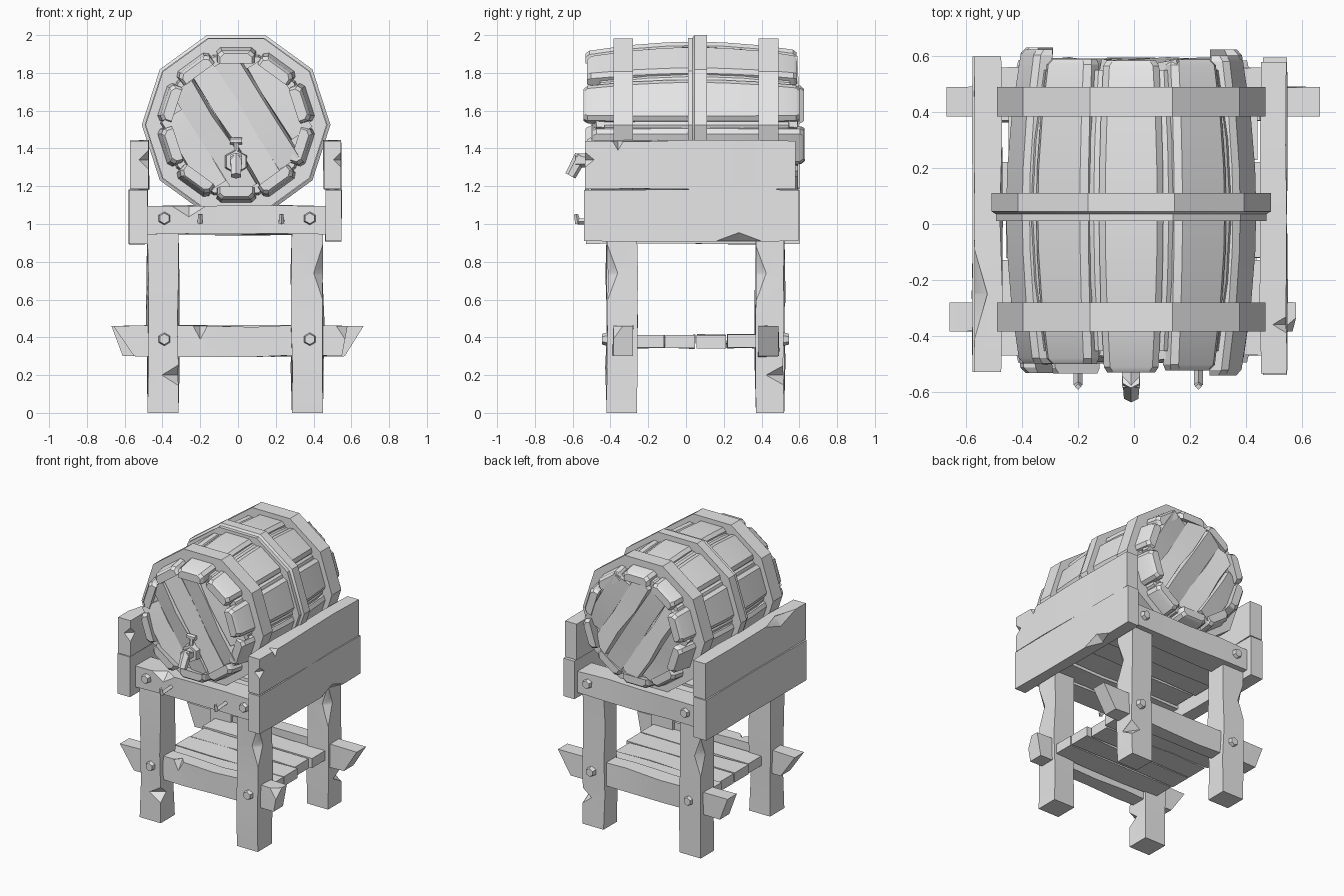
import bpy, bmesh, math, random
from mathutils import Vector, Matrix

random.seed(4)
if "Cube" in bpy.data.objects:
    bpy.data.objects.remove(bpy.data.objects["Cube"])

grey = bpy.data.materials.new("light_grey")
grey.use_nodes = True
colour = (0.8, 0.8, 0.8, 1)
grey.diffuse_color = colour
grey.node_tree.nodes["Principled BSDF"].inputs["Base Color"].default_value = colour
parts = {}
CX, CZ, SIDES = -0.01, 1.525, 10
FLAT = math.cos(math.pi / SIDES)


def finish(name, bm):
    bmesh.ops.recalc_face_normals(bm, faces=bm.faces)
    me = bpy.data.meshes.new(name)
    bm.to_mesh(me)
    bm.free()
    me.materials.append(grey)
    ob = bpy.data.objects.new(name, me)
    bpy.context.collection.objects.link(ob)
    parts[name] = ob
    return ob


def skin(name, rings, closed=False):
    """Join rings of points into a tube, capped unless closed on itself."""
    bm = bmesh.new()
    loops = [[bm.verts.new(p) for p in r] for r in rings]
    n = len(loops[0])
    pairs = list(zip(loops, loops[1:]))
    if closed:
        pairs.append((loops[-1], loops[0]))
    for a, b in pairs:
        for i in range(n):
            j = (i + 1) % n
            bm.faces.new((a[i], a[j], b[j], b[i]))
    if not closed:
        bm.faces.new(loops[0])
        bm.faces.new(loops[-1])
    return finish(name, bm)


def plank(name, lo, hi, axis, segs=3, wobble=0.006, cut=(0, 0)):
    """Rough timber along an axis; cut slants the two ends inward at the bottom."""
    u, v = [a for a in range(3) if a != axis]
    rings = []
    for s in range(segs + 1):
        t = s / segs
        ring = []
        for iu, iv in ((0, 0), (1, 0), (1, 1), (0, 1)):
            p = Vector((0, 0, 0))
            p[u] = (lo[u], hi[u])[iu]
            p[v] = (lo[v], hi[v])[iv]
            p[axis] = lo[axis] + (hi[axis] - lo[axis]) * t
            if 0 < s < segs:
                p[u] += random.uniform(-wobble, wobble)
                p[v] += random.uniform(-wobble, wobble)
            elif iv == 0:
                p[axis] += cut[0] if s == 0 else -cut[1]
            ring.append(p)
        rings.append(ring)
    return skin(name, rings)


def lathe(name, profile, closed=False):
    """Ten-sided turning round the barrel axis; profile is (y, flat radius)."""
    rings = [[(CX + r / FLAT * math.cos(math.tau * k / SIDES), y,
               CZ + r / FLAT * math.sin(math.tau * k / SIDES)) for k in range(SIDES)]
             for y, r in profile]
    return skin(name, rings, closed)


def prism(name, a, b, r1, r2=None, sides=6):
    a, b = Vector(a), Vector(b)
    bm = bmesh.new()
    turn = (b - a).to_track_quat('Z', 'Y').to_matrix().to_4x4()
    bmesh.ops.create_cone(bm, cap_ends=True, segments=sides, radius1=r1, radius2=r2 or r1,
                          depth=(b - a).length, matrix=Matrix.Translation((a + b) / 2) @ turn)
    return finish(name, bm)


def chip(name, at, size):
    """Hack a pointed notch out of an edge."""
    bm = bmesh.new()
    bmesh.ops.create_uvsphere(bm, u_segments=4, v_segments=2, radius=1,
                              matrix=Matrix.Translation(at) @ Matrix.Diagonal((*size, 1)))
    cutter = finish("chip_cutter", bm)
    cutter.hide_render = True
    ob = parts[name]
    mod = ob.modifiers.new("chip", 'BOOLEAN')
    mod.operation, mod.object, mod.solver = 'DIFFERENCE', cutter, 'EXACT'
    deps = bpy.context.evaluated_depsgraph_get()
    me = bpy.data.meshes.new_from_object(ob.evaluated_get(deps))
    ob.modifiers.clear()
    if len(me.polygons) > 4:
        ob.data = me
    parts.pop("chip_cutter")
    bpy.data.objects.remove(cutter)


# Barrel core
lathe("barrel_core", [(-0.455, 0.345), (-0.455, 0.36), (-0.2, 0.4), (0.05, 0.415),
                      (0.3, 0.4), (0.55, 0.36), (0.55, 0.345)])

# Raised staves, bowed along the barrel, with chamfered ends
for k in range(SIDES):
    ang = math.tau * k / SIDES
    out = Vector((math.sin(ang), 0, math.cos(ang)))
    side = Vector((math.cos(ang), 0, -math.sin(ang)))
    y0 = -0.515 + random.uniform(-0.03, 0.025)
    y1 = 0.605 + random.uniform(-0.025, 0.03)
    rings = []
    stations = [y0, y0 + 0.02] + [-0.3, -0.1, 0.05, 0.2, 0.4] + [y1 - 0.02, y1]
    for i, y in enumerate(stations):
        bow = 1 - ((y - 0.045) / 0.57) ** 2
        end = i in (0, len(stations) - 1)
        r = 0.39 + 0.05 * bow - (0.012 if end else 0)
        w = 0.097 + 0.018 * bow - (0.012 if end else 0)
        base = 0.325 + 0.06 * bow
        mid = Vector((CX, y, CZ))
        rings.append([mid + side * a + out * b for a, b in
                      ((-w, base), (w, base), (w, r - 0.02), (w - 0.022, r),
                       (0.022 - w, r), (-w, r - 0.02))])
    skin(f"stave_{k + 1}", rings)

# Hoops
for name, y0, y1, r in (("front_hoop", -0.385, -0.28, 0.456), ("back_hoop", 0.385, 0.49, 0.456)):
    lathe(name, [(y0, 0.37), (y0, r), (y1, r), (y1, 0.37)], True)
lathe("middle_hoop", [(0.01, 0.39), (0.01, 0.46), (0.035, 0.46), (0.045, 0.475),
                      (0.11, 0.475), (0.11, 0.39)], True)

# Slanted, slightly twisted boards on both barrel heads
for label, y, lean in (("front", -0.462, -1), ("back", 0.557, -1)):
    for i in range(5):
        off = (i - 2) * 0.135
        half = math.sqrt(0.35 ** 2 - off ** 2)
        ob = plank(f"{label}_head_board_{i + 1}", (-0.064, -0.022, -half), (0.064, 0.022, half), 2, 3, 0.008)
        tilt = Matrix.Rotation(math.radians(random.uniform(7, 14) * (-1) ** i), 4, 'Z')
        ob.data.transform(Matrix.Translation((CX, y, CZ)) @ Matrix.Rotation(math.radians(32 * lean), 4, 'Y')
                          @ Matrix.Translation((off, 0, 0)) @ tilt)

# Tap
prism("tap_collar", (CX, -0.46, 1.33), (CX, -0.53, 1.33), 0.07, 0.06)
prism("tap_pipe", (CX, -0.52, 1.335), (CX, -0.585, 1.335), 0.037)
prism("tap_spout", (CX, -0.555, 1.36), (CX, -0.612, 1.255), 0.035, 0.03)
prism("tap_stem", (CX, -0.515, 1.36), (CX, -0.505, 1.44), 0.014)
prism("tap_handle", (CX - 0.032, -0.505, 1.44), (CX + 0.032, -0.505, 1.44), 0.018)

# Legs
for side, x0, x1 in (("right", -0.48, -0.315), ("left", 0.285, 0.45)):
    for end, y0, y1 in (("front", -0.42, -0.26), ("back", 0.37, 0.52)):
        plank(f"{end}_{side}_leg", (x0, y0, 0), (x1, y1, 0.97), 2, 4, 0.008)

# Cross beams, through rails and bolts
plank("front_beam", (-0.48, -0.47, 0.945), (0.47, -0.3, 1.095), 0, 4)
plank("back_beam", (-0.48, 0.4, 0.945), (0.47, 0.56, 1.095), 0, 4)
plank("front_rail", (-0.66, -0.385, 0.3), (0.58, -0.28, 0.46), 0, 5, 0.007, (0.11, 0.03))
plank("back_rail", (-0.67, 0.385, 0.3), (0.665, 0.49, 0.46), 0, 5, 0.007, (0.06, 0.1))
for end, beam_y, leg_y, d in (("front", -0.465, -0.415, -1), ("back", 0.555, 0.515, 1)):
    for x in (-0.39, 0.38):
        for spot, y, z in (("beam", beam_y, 1.03), ("leg", leg_y, 0.39)):
            prism(f"{end}_{spot}_bolt", (x, y, z), (x, y + 0.03 * d, z), 0.036, 0.028)

# Hooks on the front beam
for x in (-0.2, 0.23):
    prism("hook_shaft", (x, -0.46, 1.02), (x, -0.575, 1.012), 0.016, sides=4)
    prism("hook_tip", (x, -0.572, 1.003), (x, -0.582, 1.052), 0.015, 0.011, sides=4)

# Side boards
plank("right_lower_board", (-0.578, -0.53, 0.895), (-0.48, 0.6, 1.18), 1, 4, 0.004)
plank("right_upper_board", (-0.572, -0.53, 1.185), (-0.475, 0.6, 1.44), 1, 4)
plank("left_lower_board", (0.462, -0.54, 0.91), (0.548, 0.595, 1.18), 1, 4, 0.004)
plank("left_upper_board", (0.455, -0.535, 1.185), (0.545, 0.58, 1.44), 1, 4)

# Deck under the barrel and the lower shelf, boards running across
for name, y0, y1, z, count in (("deck", -0.3, 0.4, 0.965, 4), ("shelf", -0.275, 0.38, 0.345, 4)):
    step = (y1 - y0) / count
    for i in range(count):
        a, b, c = (random.uniform(-0.02, 0.02) for _ in range(3))
        reach = 0.46 if name == "deck" else 0.42
        plank(f"{name}_board_{i + 1}", (-reach + a, y0 + step * i + 0.004, z + c / 2),
              (reach + b, y0 + step * (i + 1) - 0.004, z + 0.068 + c / 2), 0, 3, 0.007)

# Chips and splits in the timber
chip("front_right_leg", (-0.315, -0.42, 0.2), (0.09, 0.07, 0.055))
chip("back_left_leg", (0.45, 0.52, 0.2), (0.07, 0.1, 0.055))
chip("front_left_leg", (0.45, -0.42, 0.74), (0.055, 0.06, 0.16))
chip("back_left_leg", (0.45, 0.37, 0.74), (0.05, 0.06, 0.15))
chip("back_right_leg", (-0.48, 0.52, 0.72), (0.05, 0.05, 0.14))
chip("front_beam", (-0.26, -0.47, 1.095), (0.09, 0.06, 0.06))
chip("front_rail", (-0.2, -0.385, 0.46), (0.04, 0.05, 0.07))
chip("front_rail", (0.58, -0.385, 0.46), (0.06, 0.05, 0.09))
chip("left_lower_board", (0.548, 0.28, 0.91), (0.05, 0.12, 0.045))
chip("left_upper_board", (0.545, -0.36, 1.44), (0.05, 0.03, 0.05))
chip("left_upper_board", (0.545, -0.535, 1.34), (0.04, 0.05, 0.04))
chip("right_upper_board", (-0.475, -0.53, 1.34), (0.05, 0.05, 0.05))
chip("right_upper_board", (-0.572, -0.25, 1.44), (0.05, 0.17, 0.06))

# Smooth shading with crisp edges
bpy.ops.object.select_all(action='DESELECT')
for ob in bpy.context.collection.objects:
    if ob.type == 'MESH' and grey.name in ob.data.materials:
        ob.select_set(True)
        bpy.context.view_layer.objects.active = ob
bpy.ops.object.shade_smooth_by_angle(angle=math.radians(30))
